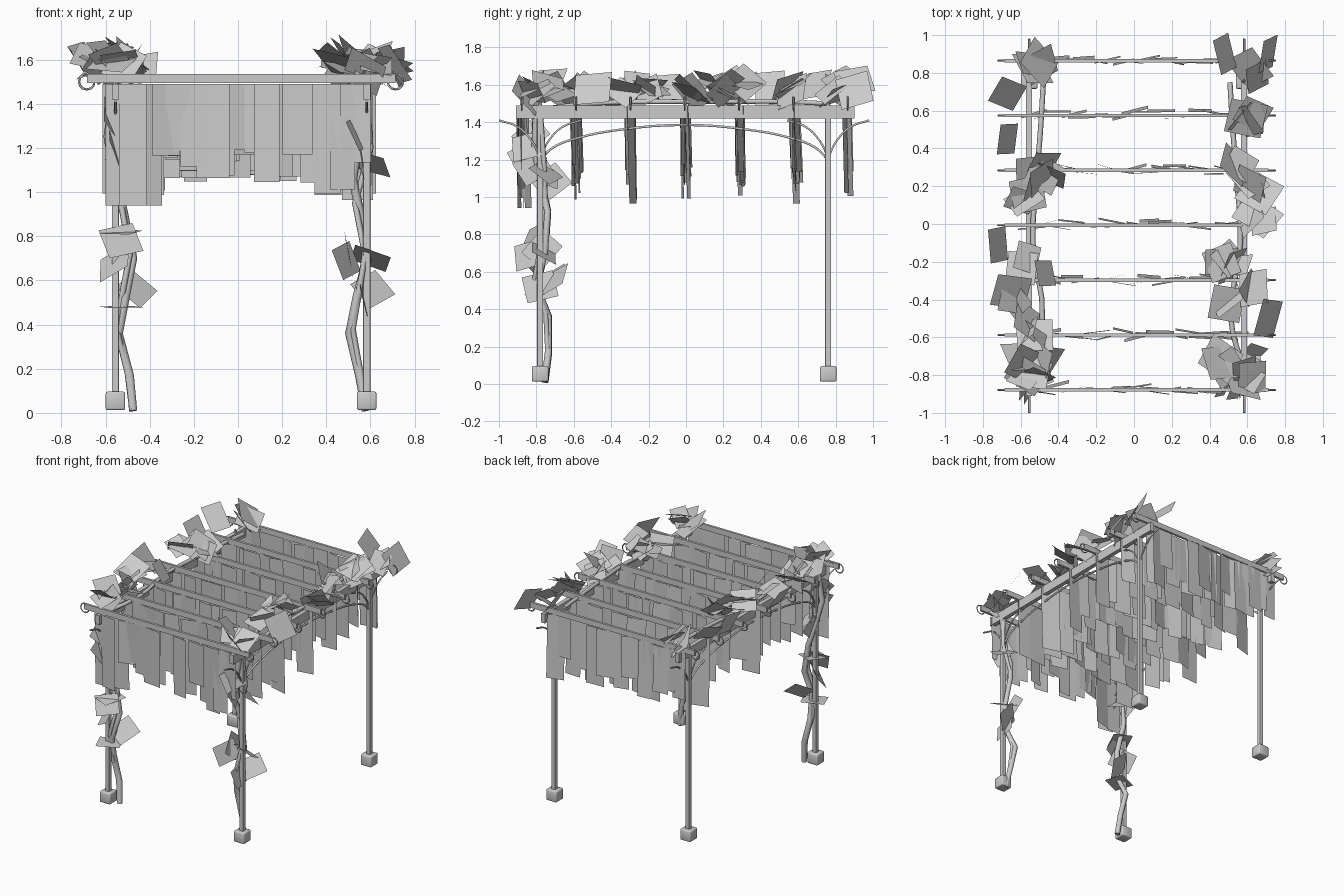
import bpy, bmesh, math, random
from mathutils import Vector, Matrix

if "Cube" in bpy.data.objects:
    bpy.data.objects.remove(bpy.data.objects["Cube"])

random.seed(11)
XL, XR, YF, YB = -0.555, 0.583, -0.78, 0.76
XC = (XL + XR) / 2
RAFTERS = [-0.878 + 0.2905 * i for i in range(7)]

grey = bpy.data.materials.new("stone_grey")
grey.diffuse_color = (0.6, 0.6, 0.6, 1)
grey.use_nodes = True
grey.node_tree.nodes["Principled BSDF"].inputs["Base Color"].default_value = grey.diffuse_color


def finish(name, bm, smooth=False):
    mesh = bpy.data.meshes.new(name)
    for f in bm.faces:
        f.smooth = smooth
    bm.to_mesh(mesh)
    bm.free()
    mesh.materials.append(grey)
    ob = bpy.data.objects.new(name, mesh)
    bpy.context.collection.objects.link(ob)
    return ob


def box(name, lo, hi, bevel=0.0, smooth=False):
    bm = bmesh.new()
    lo, hi = Vector(lo), Vector(hi)
    size = hi - lo
    bmesh.ops.create_cube(bm, size=1, matrix=Matrix.Translation((lo + hi) / 2) @ Matrix.Diagonal((*size, 1)))
    if bevel:
        bmesh.ops.bevel(bm, geom=bm.edges[:], offset=bevel, segments=2, affect='EDGES', profile=0.5)
    return finish(name, bm, smooth)


def tube(name, points, radius, sides=1, smooth=True):
    """Tube along a path, optionally smoothed between the points."""
    cu = bpy.data.curves.new(name, 'CURVE')
    cu.dimensions = '3D'
    cu.bevel_depth = radius
    cu.bevel_resolution = sides
    cu.use_fill_caps = True
    cu.resolution_u = 4
    sp = cu.splines.new('BEZIER' if smooth else 'POLY')
    pts = sp.bezier_points if smooth else sp.points
    pts.add(len(points) - 1)
    for p, co in zip(pts, points):
        if smooth:
            p.co = co
            p.handle_left_type = p.handle_right_type = 'AUTO'
        else:
            p.co = (*co, 1)
    tmp = bpy.data.objects.new(name + "_path", cu)
    bpy.context.collection.objects.link(tmp)
    bpy.context.view_layer.update()
    mesh = bpy.data.meshes.new_from_object(tmp.evaluated_get(bpy.context.evaluated_depsgraph_get()))
    bpy.data.objects.remove(tmp)
    mesh.materials.clear()
    mesh.materials.append(grey)
    ob = bpy.data.objects.new(name, mesh)
    bpy.context.collection.objects.link(ob)
    return ob


def card(bm, centre, w, h, tilt, spin, turn):
    """Flat leaf card: spun in its plane, tilted off level, turned about z."""
    m = (Matrix.Translation(centre) @ Matrix.Rotation(turn, 4, 'Z')
         @ Matrix.Rotation(tilt, 4, 'X') @ Matrix.Rotation(spin, 4, 'Z'))
    bm.faces.new([bm.verts.new(m @ Vector((a * w / 2, b * h / 2, 0)))
                  for a, b in ((-1, -1), (1, -1), (1, 1), (-1, 1))])


# Posts, footings and finials
for sx, x in (("left", XL), ("right", XR)):
    for sy, y in (("front", YF), ("back", YB)):
        box(f"{sy}_{sx}_post", (x - .016, y - .016, .05), (x + .016, y + .016, 1.43), .004)
        box(f"{sy}_{sx}_footing", (x - .044, y - .044, .013), (x + .044, y + .044, .096), .008, True)
        bm = bmesh.new()
        bmesh.ops.create_cone(bm, cap_ends=True, segments=8, radius1=.016, radius2=.004, depth=.04,
                              matrix=Matrix.Translation((x, y, 1.495)))
        finish(f"{sy}_{sx}_finial", bm)
        # Curved braces springing from the post, outward and inward
        s = -1 if y < 0 else 1
        for label, d in (("outer", s), ("inner", -s)):
            tube(f"{sy}_{sx}_{label}_brace",
                 [(x, y, 1.21), (x, y + d * .045, 1.30), (x, y + d * .12, 1.375), (x, y + d * .22, 1.41)], .006)
    # Side beam and long shallow arch beneath it
    box(f"{sx}_beam", (x - .016, -.91, 1.42), (x + .016, .90, 1.49))
    arch = [(x, YF, 1.20), (x, -.71, 1.265), (x, -.58, 1.315), (x, -.35, 1.36), (x, -.01, 1.385),
            (x, .33, 1.36), (x, .56, 1.315), (x, .69, 1.265), (x, YB, 1.20)]
    tube(f"{sx}_arch", arch, .007)

# Rafters with a scroll at each end
for i, y in enumerate(RAFTERS):
    box(f"rafter_{i}", (-.685, y - .009, 1.493), (.713, y + .009, 1.535))
    for s, x in ((-1, -.685), (1, .713)):
        ring = [(x + s * .035 * math.sin(a), y, 1.50 + .035 * math.cos(a))
                for a in [k * math.pi / 6 for k in range(10)]]
        tube(f"rafter_scroll_{i}_{s}", ring, .005, 0, False)

# Hanging blossom strips under every rafter
for i, y in enumerate(RAFTERS):
    bm = bmesh.new()
    n = 17
    for k in range(n):
        x = -.535 + 1.085 * k / (n - 1) + random.uniform(-.015, .015)
        w = random.uniform(.10, .15)
        edge = abs(x - XC) > .38
        length = random.uniform(.30, .53 if edge else .45)
        if i == 0 and x < -.40:
            length = .55
        yaw = random.uniform(-.28, .28)
        off = random.uniform(-.022, .018)
        lean = random.uniform(0, .018)
        dx, dy = math.cos(yaw) * w / 2, math.sin(yaw) * w / 2
        zt = 1.49
        bm.faces.new([bm.verts.new(v) for v in (
            (x - dx, y + off + dy + lean, zt - length), (x + dx, y + off - dy + lean, zt - length),
            (x + dx, y + off - dy, zt), (x - dx, y + off + dy, zt))][::-1 if k < 0 else 1])
    finish(f"blossom_row_{i}", bm)

# Vines twining up the front posts and along the beams
vines = {
    "left_vine": [(-.475, -.755, .01), (-.49, -.735, .17), (-.54, -.735, .36), (-.51, -.80, .52),
                  (-.475, -.755, .70), (-.52, -.74, .92), (-.56, -.77, 1.08), (-.59, -.81, 1.25), (-.56, -.80, 1.46)],
    "left_vine_second": [(-.48, -.76, .02), (-.50, -.74, .18), (-.55, -.75, .38), (-.52, -.81, .56),
                         (-.49, -.78, .72), (-.53, -.75, .95), (-.53, -.76, 1.2), (-.55, -.78, 1.48)],
    "right_vine": [(.58, -.755, .01), (.55, -.735, .17), (.505, -.735, .36), (.54, -.80, .53),
                   (.585, -.755, .70), (.55, -.74, .92), (.52, -.77, 1.06), (.55, -.81, 1.25), (.58, -.80, 1.46)],
    "right_vine_second": [(.575, -.76, .02), (.555, -.74, .18), (.52, -.75, .38), (.55, -.81, .56),
                          (.575, -.78, .72), (.53, -.75, .95), (.60, -.76, 1.2), (.58, -.78, 1.48)],
}
for name, pts in vines.items():
    tube(name, pts, .014 if "second" in name else .02, 1, False)
for name, x, s in (("left_top_vine", XL, 1), ("right_top_vine", XR, -1)):
    tube(name, [(x, YF, 1.47), (x + s * .07, -.5, 1.50), (x + s * .02, -.1, 1.51),
                (x + s * .04, .25, 1.51), (x + s * .06, .5, 1.51), (x + s * .075, .75, 1.50)], .014)

# Leaf clumps over the beams: x, y, card count, spread
clumps = [(-.53, .83, 4, .04), (-.49, .27, 5, .07), (-.56, .16, 4, .06),
          (-.58, -.20, 2, .04), (-.47, -.26, 1, 0), (-.62, -.38, 3, .04),
          (-.55, -.55, 4, .06), (-.55, -.76, 7, .06),
          (.65, .81, 2, .04), (.60, .57, 5, .03), (.54, .34, 2, .03), (.64, .22, 4, .06),
          (.65, .02, 4, .04), (.51, -.20, 5, .05), (.61, -.36, 2, .04), (.47, -.43, 2, .04),
          (.50, -.72, 3, .05), (.60, -.81, 4, .05)]
bm = bmesh.new()
for x, y, count, spread in clumps:
    for _ in range(count):
        c = Vector((x + random.uniform(-1, 1) * spread, y + random.uniform(-1, 1) * spread,
                    random.uniform(1.54, 1.62)))
        w = random.uniform(.15, .2)
        card(bm, c, w, w * random.uniform(.75, 1.05), random.choice((-1, 1)) * random.uniform(.3, 1.25),
             random.uniform(0, 3), random.uniform(0, 6.28))
# Single leaves standing apart: x, y, z, width, height, tilt, spin, turn
for x, y, z, w, h, tilt, spin, turn in [
        (-.67, .69, 1.60, .15, .20, .8, .2, .9), (-.67, .45, 1.58, .16, .20, 1.1, .1, 1.4),
        (-.72, -.11, 1.58, .18, .17, 1.0, .1, 1.6), (.48, .90, 1.62, .19, .16, 1.0, .2, 1.7),
        (.71, -.50, 1.58, .20, .19, 1.0, .1, 1.25), (.71, .90, 1.57, .18, .18, 1.2, .3, 1.3)]:
    card(bm, (x, y, z), w, h, tilt, spin, turn)
finish("roof_leaves", bm)

# Leaves on the climbing vines: x, y, z, tilt, turn
post_leaves = [(-.53, -.83, .78, 1.1, .3), (-.56, -.80, .68, 1.0, -.9), (-.46, -.72, .56, .9, .6),
               (-.53, -.80, .48, .05, .1), (-.53, -.79, .82, .12, 0), (-.56, -.85, 1.22, 1.3, 1.4),
               (-.52, -.75, 1.12, .8, 2.2), (-.57, -.83, 1.33, 1.2, 1.2),
               (.49, -.84, .69, 1.3, 1.0), (.60, -.76, .70, .6, 2.6), (.61, -.70, .56, 1.0, .5),
               (.55, -.85, 1.27, 1.2, 1.1), (.60, -.75, 1.13, .7, 2.4), (.50, -.77, .72, 1.4, 1.6),
               (.57, -.78, .52, 1.35, 1.5), (.55, -.82, 1.16, 1.4, 1.7), (-.56, -.72, 1.08, 1.3, 1.6)]
bm = bmesh.new()
for x, y, z, tilt, turn in post_leaves:
    card(bm, (x, y, z), .17, .145, tilt, random.uniform(.2, 1.3), turn)
finish("post_leaves", bm)
